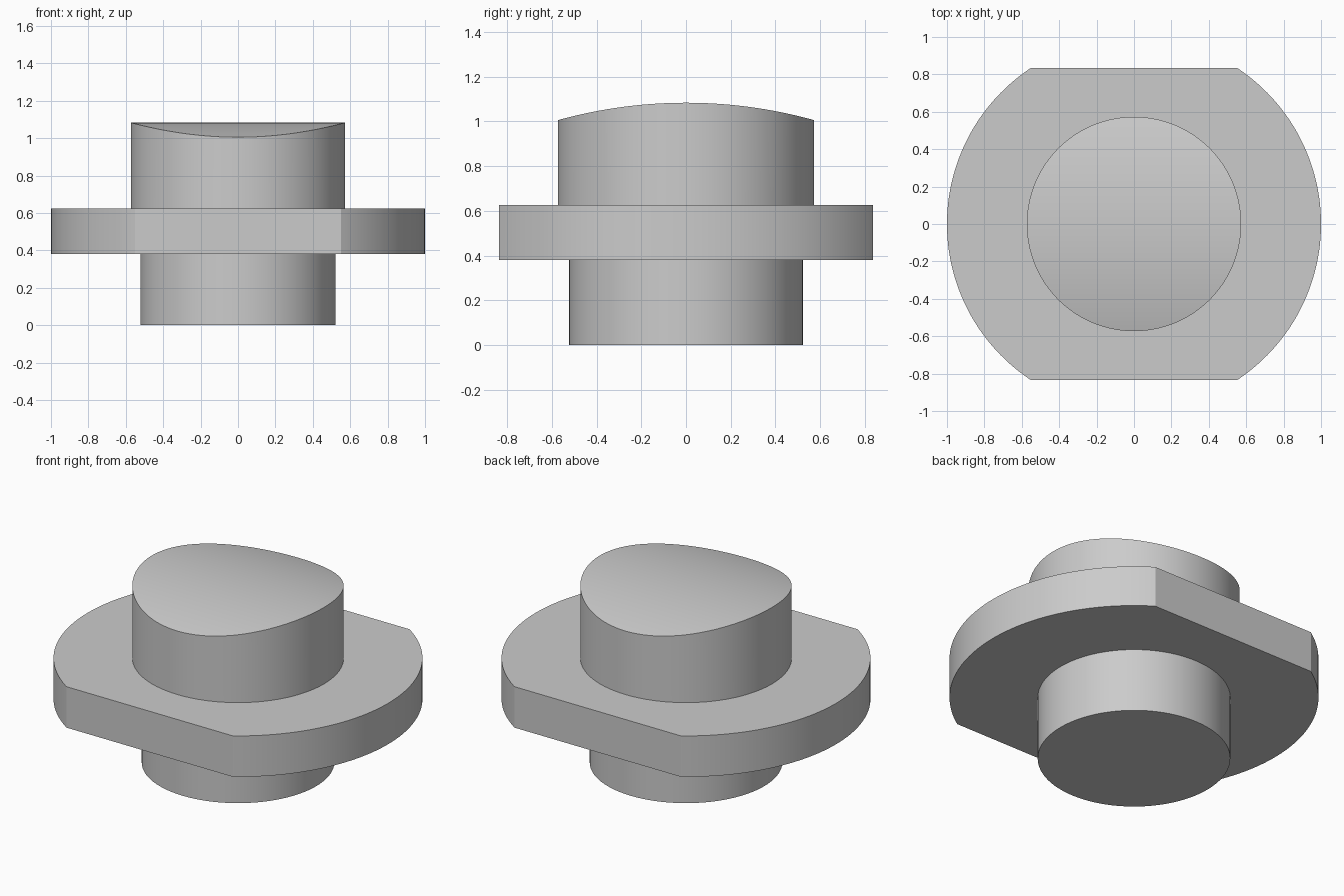
import bpy, bmesh, math

cube = bpy.data.objects.get("Cube")
if cube:
    bpy.data.objects.remove(cube, do_unlink=True)

N = 128

grey = bpy.data.materials.new("plain_grey")
grey.use_nodes = True
colour = (0.6, 0.6, 0.6, 1)
grey.diffuse_color = colour
grey.node_tree.nodes["Principled BSDF"].inputs["Base Color"].default_value = colour


def circle(radius, start=0.0, end=2 * math.pi, count=N):
    """Points on an arc, each centred in its step."""
    step = (end - start) / count
    return [(radius * math.cos(start + (i + 0.5) * step),
             radius * math.sin(start + (i + 0.5) * step)) for i in range(count)]


def prism(name, outline, z0, top, strip_cap=False):
    """Extrude an outline from z0 up to top(y); a strip cap follows a curved top."""
    bm = bmesh.new()
    low = [bm.verts.new((x, y, z0)) for x, y in outline]
    high = [bm.verts.new((x, y, top(y))) for x, y in outline]
    n = len(outline)
    for i in range(n):
        j = (i + 1) % n
        bm.faces.new((low[i], low[j], high[j], high[i]))
    bm.faces.new(low[::-1])
    if strip_cap:
        for i in range(-n // 4, n // 4 - 1):
            a, b = n // 2 - 1 - i, n // 2 - 2 - i
            bm.faces.new((high[i % n], high[(i + 1) % n], high[b % n], high[a % n]))
    else:
        bm.faces.new(high)
    bmesh.ops.recalc_face_normals(bm, faces=bm.faces)
    mesh = bpy.data.meshes.new(name)
    bm.to_mesh(mesh)
    bm.free()
    mesh.materials.append(grey)
    obj = bpy.data.objects.new(name, mesh)
    bpy.context.collection.objects.link(obj)
    bpy.ops.object.select_all(action='DESELECT')
    obj.select_set(True)
    bpy.context.view_layer.objects.active = obj
    bpy.ops.object.shade_smooth_by_angle(angle=math.radians(25))
    return obj


# Lower spigot
prism("lower_spigot", circle(0.522), 0.0, lambda y: 0.38)

# Round flange with flats at front and back
FLAT = 0.835
half = math.asin(FLAT)
corner = math.cos(half)
flange = []
for side in (1, -1):
    flange.append((side * corner, -side * FLAT))
    flange += [(side * x, side * y) for x, y in circle(1.0, -half, half, 80)]
    flange.append((side * corner, side * FLAT))
prism("flange", flange, 0.38, lambda y: 0.625)

# Upper boss with a crown curved along x
BOSS, CROWN, DROP = 0.573, 1.083, 0.078
R = (BOSS ** 2 + DROP ** 2) / (2 * DROP)
prism("upper_boss", circle(BOSS), 0.625,
      lambda y: CROWN - R + math.sqrt(R * R - y * y), strip_cap=True)
